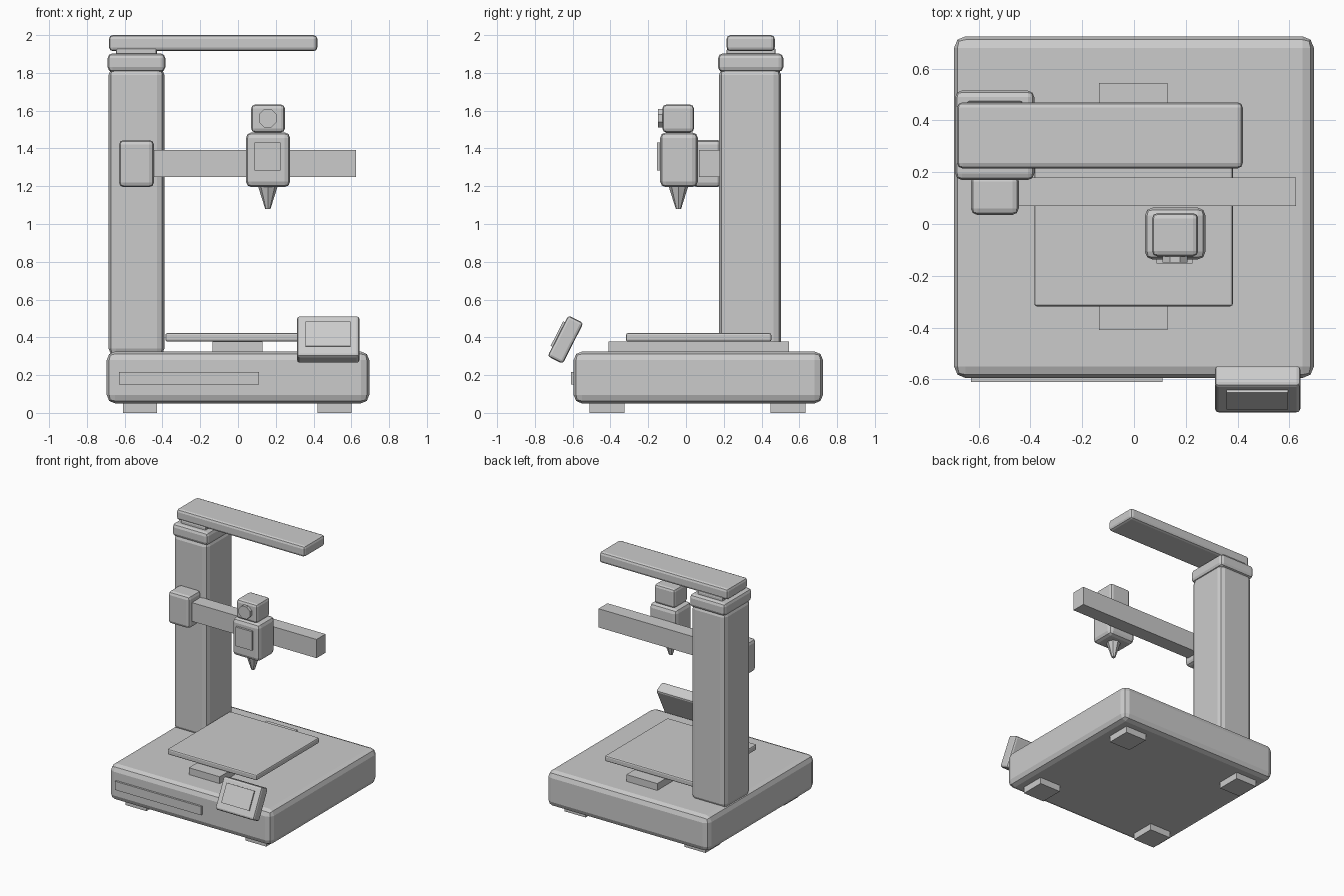
import bpy
import math

default = bpy.data.objects.get("Cube")
if default:
    bpy.data.objects.remove(default, do_unlink=True)

# Single flat grey for the whole machine
grey = bpy.data.materials.new("plain grey")
grey.use_nodes = True
COLOUR = (0.6, 0.6, 0.6, 1)
grey.diffuse_color = COLOUR
grey.node_tree.nodes["Principled BSDF"].inputs["Base Color"].default_value = COLOUR


def finish(name, bevel=0):
    ob = bpy.context.object
    ob.name = name
    ob.data.materials.append(grey)
    if bevel:
        mod = ob.modifiers.new("edge", "BEVEL")
        mod.width = bevel
        mod.segments = 2
        mod.limit_method = "ANGLE"
    return ob


def box(name, x, y, z, bevel=0):
    """Box from (min, max) ranges on each axis, with optional rounded edges."""
    bpy.ops.mesh.primitive_cube_add(size=1)
    ob = bpy.context.object
    mid = [sum(r) / 2 for r in (x, y, z)]
    size = [r[1] - r[0] for r in (x, y, z)]
    for v in ob.data.vertices:
        v.co = [c * s for c, s in zip(v.co, size)]
    ob.location = mid
    return finish(name, bevel)


# Base with feet and front strip
box("base", (-0.695, 0.695), (-0.595, 0.725), (0.05, 0.325), 0.045)
for side, x in (("right", -0.52), ("left", 0.51)):
    for end, y in (("front", -0.418), ("back", 0.54)):
        box(f"foot_{end}_{side}", (x - 0.09, x + 0.09), (y - 0.092, y + 0.092), (0, 0.06))
box("front_strip", (-0.63, 0.11), (-0.61, -0.585), (0.15, 0.217))

# Sliding bed
box("bed_rail", (-0.135, 0.13), (-0.41, 0.545), (0.315, 0.378))
box("bed_plate", (-0.385, 0.382), (-0.318, 0.452), (0.378, 0.422), 0.01)

# Column, cap and top arm
box("column", (-0.685, -0.39), (0.175, 0.503), (0.3, 1.83), 0.04)
box("column_cap", (-0.69, -0.385), (0.17, 0.515), (1.805, 1.903), 0.025)
box("cap_neck", (-0.645, -0.43), (0.215, 0.475), (1.89, 1.93), 0.01)
box("top_arm", (-0.683, 0.42), (0.215, 0.47), (1.915, 2.0), 0.02)

# Carriage and cross beam
box("carriage", (-0.63, -0.445), (0.035, 0.19), (1.195, 1.445), 0.025)
box("cross_beam", (-0.5, 0.625), (0.07, 0.18), (1.248, 1.393))

# Print head
box("head", (0.042, 0.276), (-0.137, 0.063), (1.195, 1.485), 0.03)
box("head_panel", (0.087, 0.226), (-0.153, -0.13), (1.284, 1.432))
box("motor", (0.07, 0.248), (-0.125, 0.042), (1.485, 1.632), 0.02)
bpy.ops.mesh.primitive_cylinder_add(vertices=8, radius=0.052, depth=0.04,
                                    location=(0.158, -0.128, 1.56),
                                    rotation=(math.pi / 2, 0, math.radians(0)))
knob = finish("motor_knob")
knob.rotation_euler.y = math.radians(22.5)
bpy.ops.mesh.primitive_cone_add(vertices=8, radius1=0.014, radius2=0.052, depth=0.12,
                                location=(0.158, -0.04, 1.14))
finish("nozzle")

# Tilted control screen
tilt = math.radians(-27)
screen = box("screen_body", (0.312, 0.643), (-0.683, -0.593), (0.267, 0.509), 0.015)
screen.rotation_euler.x = tilt
panel = box("screen_panel", (0.357, 0.595), (-0.009, 0.009), (-0.073, 0.073))
panel.rotation_euler.x = tilt
out, up = 0.046, 0.008
panel.location.y = -0.638 - out * math.cos(tilt) - up * math.sin(tilt)
panel.location.z = 0.388 - out * math.sin(tilt) + up * math.cos(tilt)
